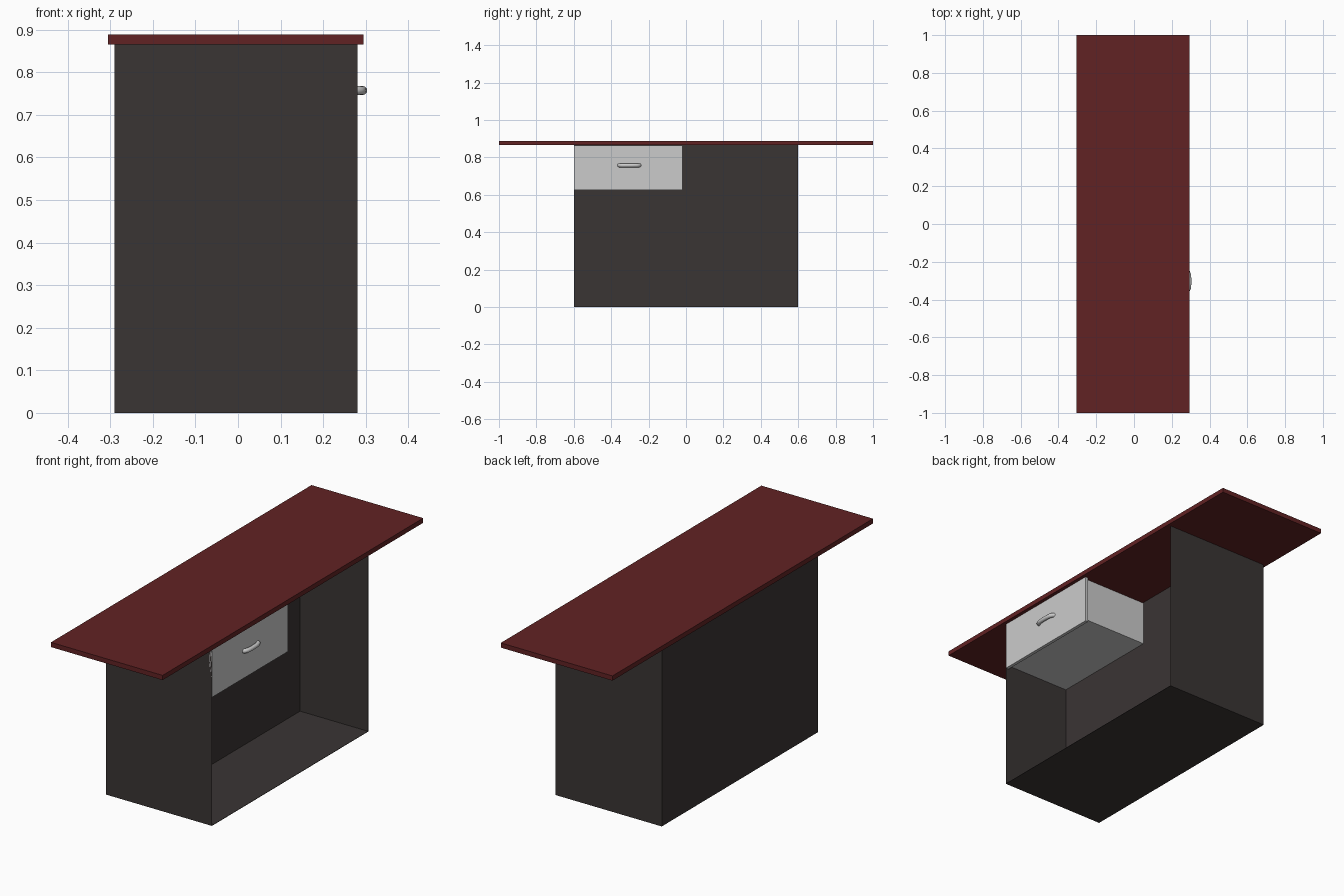
import bpy, bmesh, math

if "Cube" in bpy.data.objects:
    bpy.data.objects.remove(bpy.data.objects["Cube"])


def material(name, rgb):
    m = bpy.data.materials.new(name)
    m.diffuse_color = (*rgb, 1)
    m.use_nodes = True
    m.node_tree.nodes["Principled BSDF"].inputs["Base Color"].default_value = m.diffuse_color
    return m


def box(name, lo, hi, mat=None):
    mesh = bpy.data.meshes.new(name)
    bm = bmesh.new()
    bmesh.ops.create_cube(bm, size=1)
    for v in bm.verts:
        for i in range(3):
            v.co[i] = lo[i] if v.co[i] < 0 else hi[i]
    bm.to_mesh(mesh)
    bm.free()
    ob = bpy.data.objects.new(name, mesh)
    bpy.context.collection.objects.link(ob)
    if mat:
        mesh.materials.append(mat)
    return ob


red = material("dark_red", (0.12, 0.016, 0.017))
dark = material("charcoal", (0.042, 0.035, 0.034))

X0, X1, XB = -0.29, 0.28, -0.085    # back, open front, inner back wall
W, H, T = 0.6, 0.865, 0.002         # half width, height, sheet thickness

# Worktop
box("worktop", (-0.305, -1, H), (0.295, 1, 0.888), red)

# Cabinet: deep back, thin floor and sides, open towards +x
box("cabinet_back", (X0, -W, 0), (XB, W, H), dark)
box("cabinet_floor", (XB, -W, 0), (X1, W, T), dark)
box("cabinet_side_left", (XB, -W, T), (X1, -W + T, H), dark)
box("cabinet_side_right", (XB, W - T, T), (X1, W, H), dark)

# Drawer: front panel and an open tray behind it
Y0, Y1, ZB, XF, WALL = -W + T, -0.033, 0.643, 0.265, 0.015
box("drawer_front", (XF, -W, 0.625), (X1 + 0.001, -0.018, 0.862))
box("drawer_bottom", (XB, Y0, ZB), (XF, Y1, ZB + WALL))
box("drawer_side_left", (XB, Y0, ZB + WALL), (XF, Y0 + WALL, 0.862))
box("drawer_side_right", (XB, Y1 - WALL, ZB + WALL), (XF, Y1, 0.862))
box("drawer_back", (XB, Y0 + WALL, ZB + WALL), (XB + WALL, Y1 - WALL, 0.862))

# Handle: round bar bowed out from the drawer front
curve = bpy.data.curves.new("drawer_handle", "CURVE")
curve.dimensions = "3D"
curve.bevel_depth = 0.0105
curve.bevel_resolution = 4
curve.use_fill_caps = True
path = [(0.276, -0.055), (0.285, -0.051), (0.291, -0.038), (0.293, -0.015)]
path += [(x, -y) for x, y in reversed(path)]
spline = curve.splines.new("POLY")
spline.points.add(len(path) - 1)
for p, (x, y) in zip(spline.points, path):
    p.co = (x, y - 0.303, 0.757, 1)
handle = bpy.data.objects.new("drawer_handle", curve)
bpy.context.collection.objects.link(handle)
bpy.ops.object.select_all(action="DESELECT")
handle.select_set(True)
bpy.context.view_layer.objects.active = handle
bpy.ops.object.convert(target="MESH")
bpy.ops.object.shade_smooth_by_angle(angle=math.radians(40))
